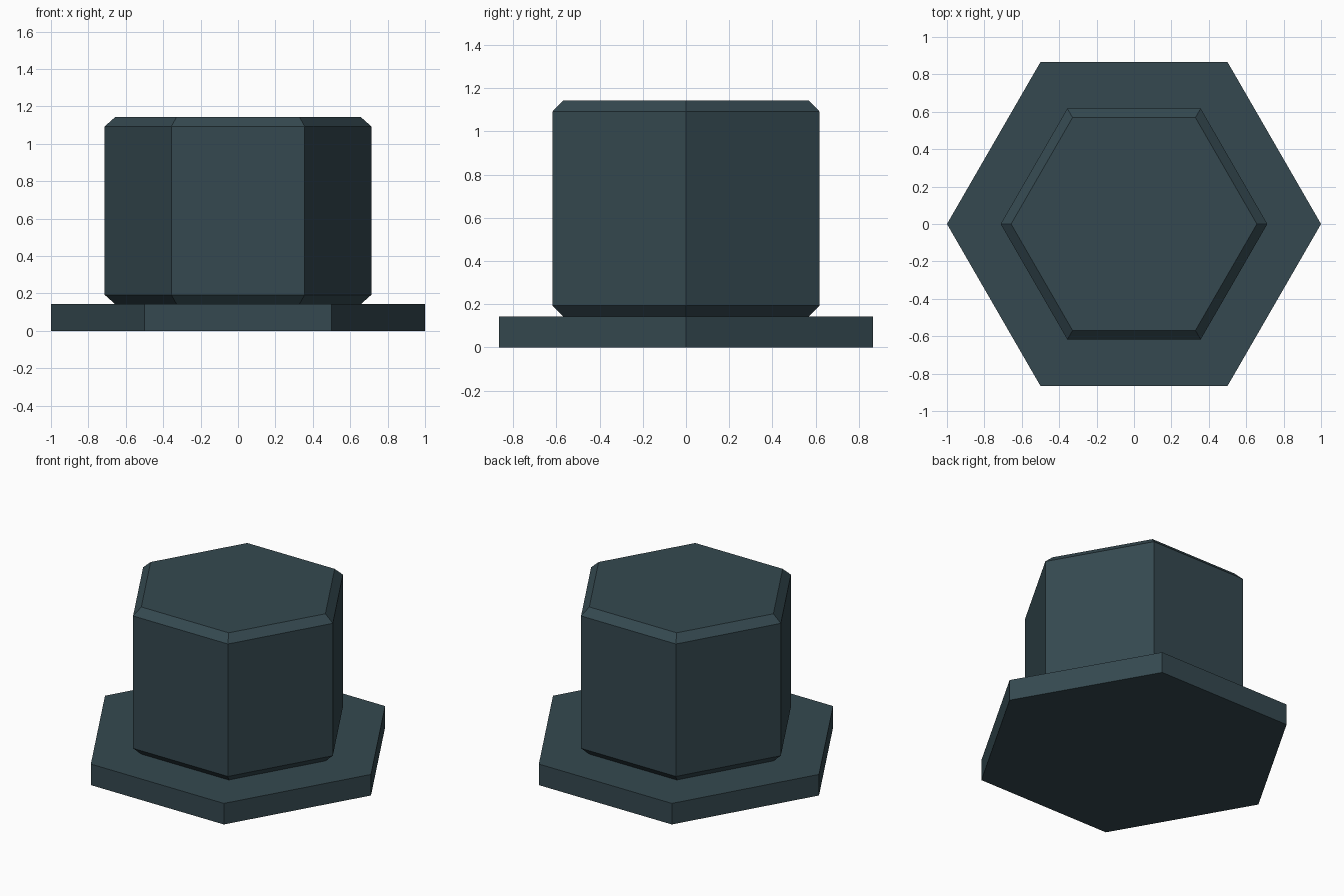
import bpy, bmesh
from math import cos, sin, pi

if "Cube" in bpy.data.objects:
    bpy.data.objects.remove(bpy.data.objects["Cube"])

SIDES = 6
mat = bpy.data.materials.new("dark_slate")
mat.diffuse_color = (0.035, 0.066, 0.08, 1)
mat.use_nodes = True
mat.node_tree.nodes["Principled BSDF"].inputs["Base Color"].default_value = mat.diffuse_color


def hex_solid(name, profile):
    """Closed hexagonal solid through (radius, z) rings, bottom to top."""
    bm = bmesh.new()
    rings = [[bm.verts.new((r * cos(i * 2 * pi / SIDES), r * sin(i * 2 * pi / SIDES), z))
              for i in range(SIDES)] for r, z in profile]
    for low, high in zip(rings, rings[1:]):
        for i in range(SIDES):
            j = (i + 1) % SIDES
            bm.faces.new((low[i], low[j], high[j], high[i]))
    bm.faces.new(rings[0][::-1])
    bm.faces.new(rings[-1])
    mesh = bpy.data.meshes.new(name)
    bm.to_mesh(mesh)
    bm.free()
    mesh.materials.append(mat)
    obj = bpy.data.objects.new(name, mesh)
    bpy.context.collection.objects.link(obj)
    return obj


BASE_TOP, TOP, CHAMFER = 0.143, 1.143, 0.05
R, R_IN = 0.713, 0.657

# Flat hexagonal base plate
hex_solid("base_plate", [(1.0, 0.0), (1.0, BASE_TOP)])

# Hexagonal block with chamfered top and bottom edges
hex_solid("hex_block", [(R_IN, BASE_TOP), (R, BASE_TOP + CHAMFER),
                        (R, TOP - CHAMFER), (R_IN, TOP)])
